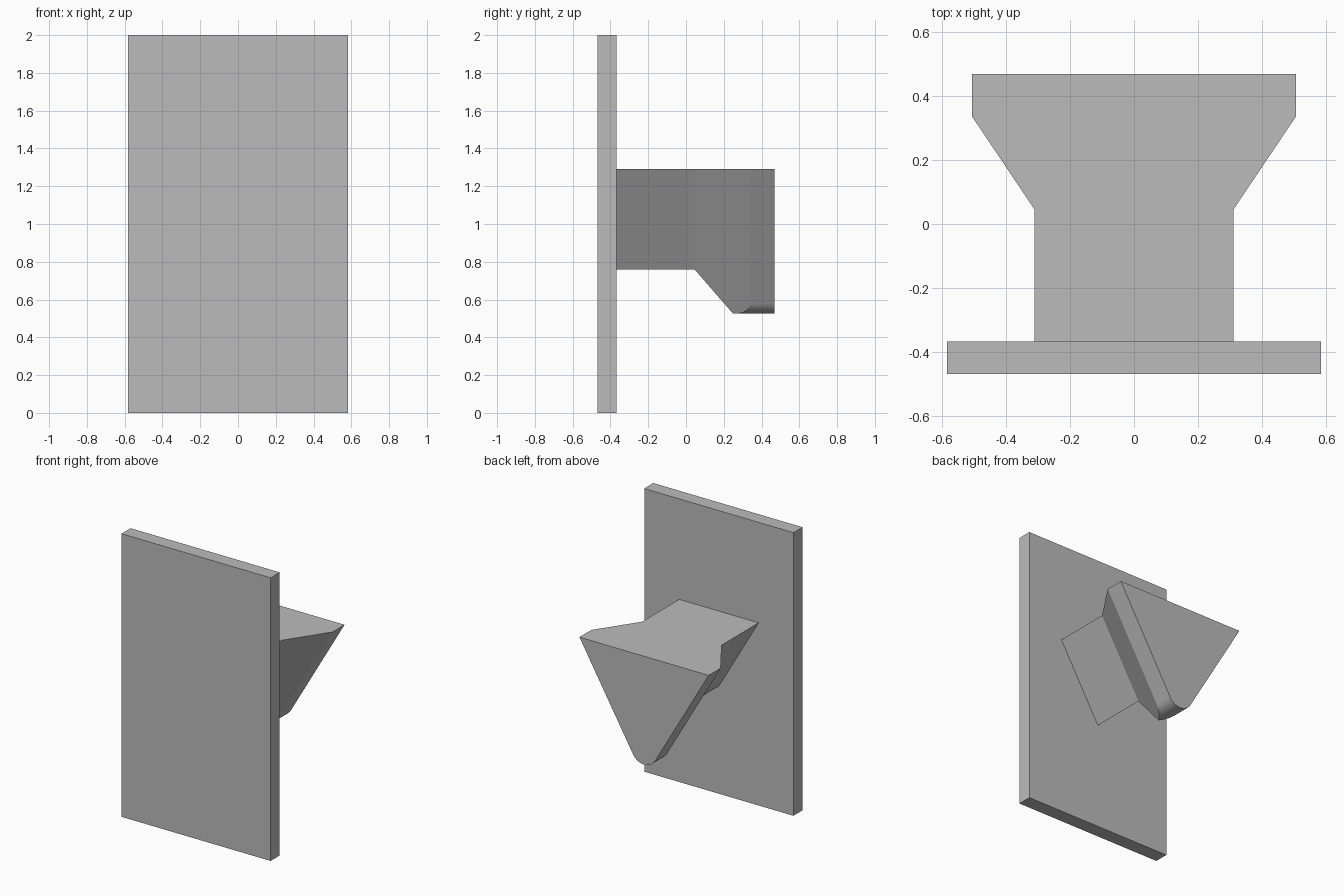
import bpy
import bmesh
from math import atan2, sin, cos, radians
from mathutils import Vector

cube = bpy.data.objects.get("Cube")
if cube:
    bpy.data.objects.remove(cube, do_unlink=True)

grey = bpy.data.materials.new("plain grey")
grey.use_nodes = True
grey.diffuse_color = (0.5, 0.5, 0.5, 1)
grey.node_tree.nodes["Principled BSDF"].inputs["Base Color"].default_value = (0.5, 0.5, 0.5, 1)


def add_object(name, bm):
    bmesh.ops.recalc_face_normals(bm, faces=bm.faces[:])
    mesh = bpy.data.meshes.new(name)
    bm.to_mesh(mesh)
    bm.free()
    mesh.materials.append(grey)
    obj = bpy.data.objects.new(name, mesh)
    bpy.context.collection.objects.link(obj)
    return obj


# Upright mounting plate
PLATE_FRONT, PLATE_BACK = -0.468, -0.367
bm = bmesh.new()
bmesh.ops.create_cube(bm, size=1)
for v in bm.verts:
    v.co.x *= 1.166
    v.co.y = PLATE_FRONT if v.co.y < 0 else PLATE_BACK
    v.co.z += 0.5
    v.co.z *= 2
add_object("mounting_plate", bm)

# Hook: triangular neck flaring to a larger triangular head
TOP = 1.29
SLOPE = 0.31 / 0.53          # half width per unit of depth
stations = [(PLATE_BACK, 0.31), (0.045, 0.31), (0.335, 0.505), (0.468, 0.505)]
bm = bmesh.new()
rings = []
for y, half in stations:
    section = [(-half, TOP), (half, TOP), (0, TOP - half / SLOPE)]
    rings.append([bm.verts.new((x, y, z)) for x, z in section])
for a, b in zip(rings, rings[1:]):
    for i in range(3):
        j = (i + 1) % 3
        bm.faces.new((a[i], a[j], b[j], b[i]))
bm.faces.new(rings[0])
bm.faces.new(rings[-1])
bmesh.ops.recalc_face_normals(bm, faces=bm.faces[:])

# Round the head's lower edge with a fan of tangent cuts
RADIUS = 0.1
centre = Vector((0, 0, 0.625))
reach = radians(90) - atan2(SLOPE, 1)
CUTS = 13
for i in range(CUTS):
    angle = reach * (2 * (i + 0.5) / CUTS - 1)
    normal = Vector((sin(angle), 0, -cos(angle)))
    cut = bmesh.ops.bisect_plane(
        bm, geom=bm.verts[:] + bm.edges[:] + bm.faces[:], dist=1e-5,
        plane_co=centre + normal * RADIUS, plane_no=normal, clear_outer=True)
    rim = [e for e in cut["geom_cut"]
           if isinstance(e, bmesh.types.BMEdge) and e.is_boundary]
    if rim:
        bmesh.ops.edgeloop_fill(bm, edges=rim)
bmesh.ops.recalc_face_normals(bm, faces=bm.faces[:])

# Smooth only the rounded strips
for f in bm.faces:
    f.smooth = abs(f.normal.y) < 0.01 and f.calc_center_median().z < 0.59
for e in bm.edges:
    e.smooth = e.calc_face_angle(0) < radians(25)
add_object("flared_hook", bm)
